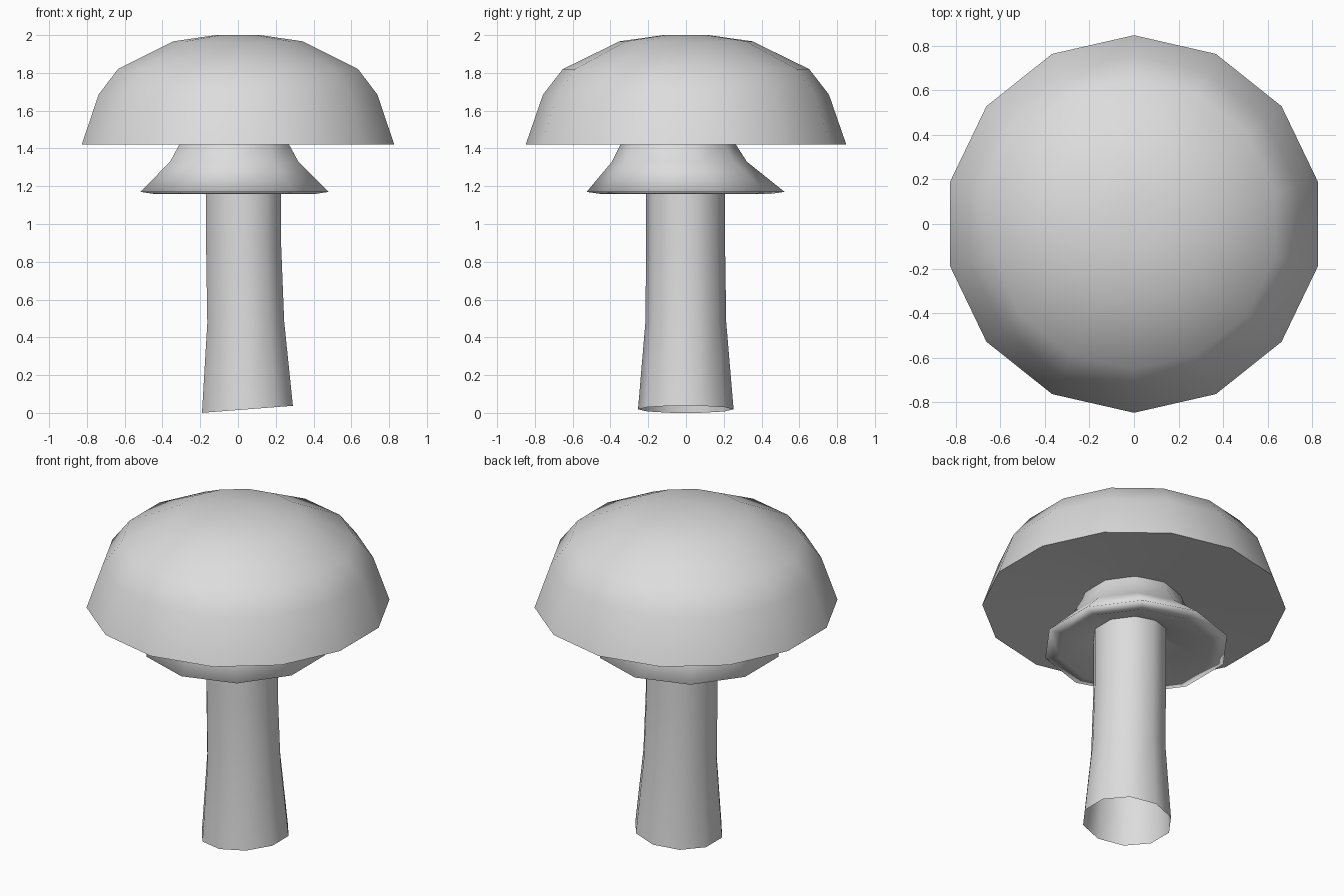
import bpy, bmesh, math

if "Cube" in bpy.data.objects:
    bpy.data.objects.remove(bpy.data.objects["Cube"], do_unlink=True)

grey = bpy.data.materials.new("light_grey")
grey.use_nodes = True
grey.diffuse_color = (0.72, 0.72, 0.72, 1)
grey.node_tree.nodes["Principled BSDF"].inputs["Base Color"].default_value = (0.72, 0.72, 0.72, 1)


def loft(name, sides, rings, smooth_angle=50, cap_last=False):
    """Skin a series of rings, each (centre x, centre y, z, radius, slope along x)."""
    bm = bmesh.new()
    loops = []
    for cx, cy, z, r, slope in rings:
        loop = []
        for i in range(sides):
            a = math.pi / 2 + math.tau * i / sides
            dx, dy = r * math.cos(a), r * math.sin(a)
            loop.append(bm.verts.new((cx + dx, cy + dy, z + slope * dx)))
        loops.append(loop)
    for low, high in zip(loops, loops[1:]):
        for i in range(sides):
            j = (i + 1) % sides
            bm.faces.new((low[i], low[j], high[j], high[i]))
    if cap_last:
        bm.faces.new(loops[-1])
    mesh = bpy.data.meshes.new(name)
    bm.to_mesh(mesh)
    bm.free()
    mesh.materials.append(grey)
    obj = bpy.data.objects.new(name, mesh)
    bpy.context.collection.objects.link(obj)
    bpy.ops.object.select_all(action='DESELECT')
    obj.select_set(True)
    bpy.context.view_layer.objects.active = obj
    bpy.ops.object.shade_smooth_by_angle(angle=math.radians(smooth_angle))


# Domed cap with a slightly hollow underside
cap_profile = [(1.485, 0.2), (1.422, 0.848), (1.685, 0.757), (1.82, 0.652),
               (1.967, 0.352), (2.0, 0.12)]
loft("cap", 14, [(0, 0, z, r, 0) for z, r in cap_profile], cap_last=True)

# Flared skirt: hollow underside, soft rim, then cone up into the cap
loft("skirt", 10, [
    (0.0, -0.002, 1.257, 0.15, 0),
    (-0.018, -0.002, 1.158, 0.44, 0),
    (-0.018, -0.002, 1.17, 0.524, 0),
    (-0.02, -0.035, 1.33, 0.357, 0),
    (-0.02, -0.042, 1.43, 0.30, 0),
    (-0.02, -0.042, 1.5, 0.275, 0),
], smooth_angle=180)

# Slightly bent hollow stem, open at its slanted foot
loft("stem", 10, [
    (0.05, -0.001, 0.019, 0.253, 0.077),
    (0.041, -0.001, 0.48, 0.214, 0.02),
    (0.03, -0.002, 0.88, 0.209, 0),
    (0.027, -0.003, 1.3, 0.209, 0),
])
